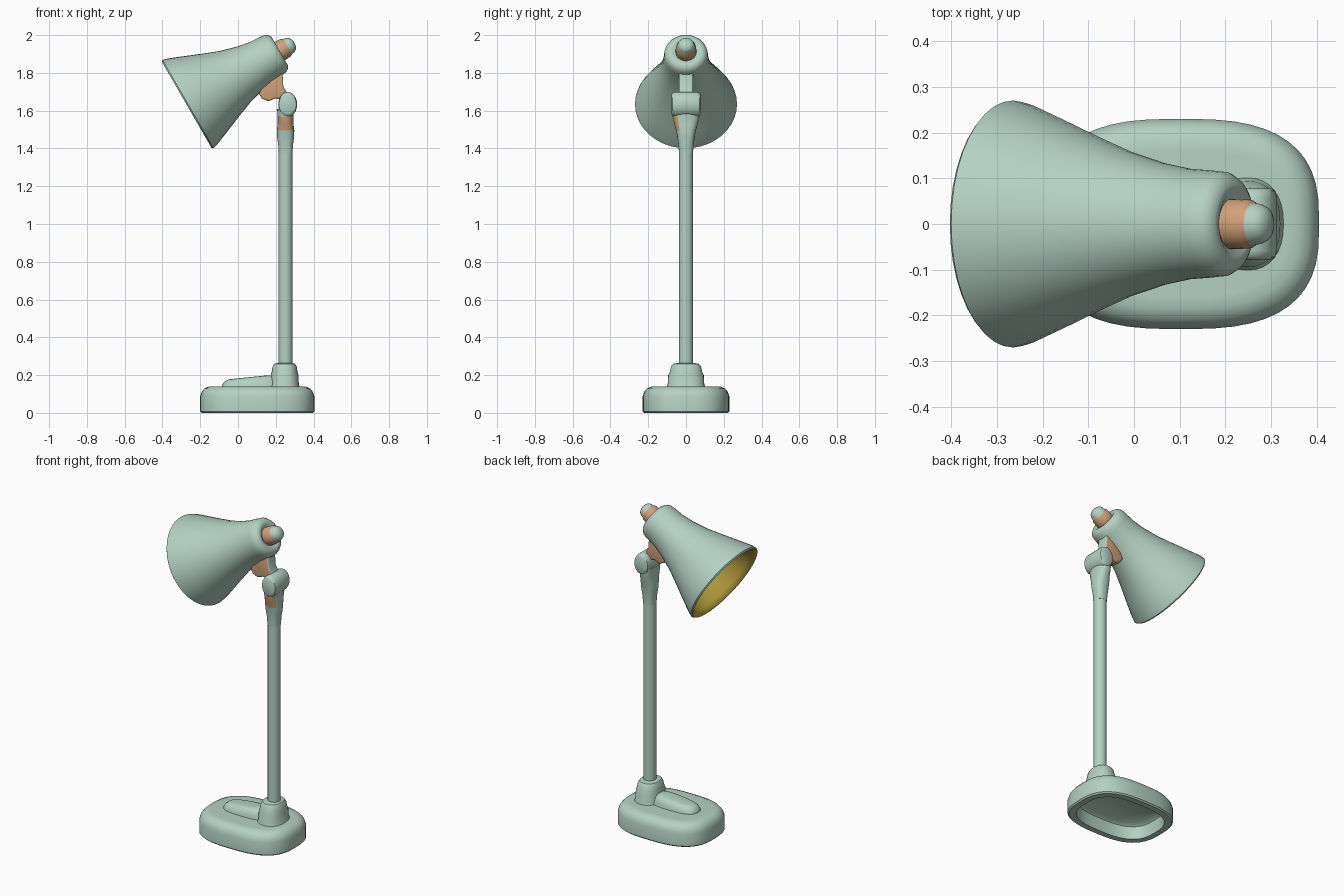
import bpy, bmesh, math
from mathutils import Matrix, Vector

if "Cube" in bpy.data.objects:
    bpy.data.objects.remove(bpy.data.objects["Cube"])


def material(name, rgb):
    m = bpy.data.materials.new(name)
    m.diffuse_color = (*rgb, 1)
    m.use_nodes = True
    m.node_tree.nodes["Principled BSDF"].inputs["Base Color"].default_value = m.diffuse_color
    return m


MINT = material("mint_green", (0.46, 0.64, 0.55))
COPPER = material("copper_orange", (0.64, 0.36, 0.19))
YELLOW = material("warm_yellow", (0.58, 0.42, 0.06))


def finish(name, bm, mats, rule=None, angle=40):
    """Make the object; rule(face) picks the material slot."""
    bmesh.ops.recalc_face_normals(bm, faces=bm.faces)
    bm.normal_update()
    if rule:
        for f in bm.faces:
            f.material_index = rule(f)
    me = bpy.data.meshes.new(name)
    bm.to_mesh(me)
    bm.free()
    for m in mats:
        me.materials.append(m)
    ob = bpy.data.objects.new(name, me)
    bpy.context.collection.objects.link(ob)
    bpy.ops.object.select_all(action='DESELECT')
    ob.select_set(True)
    bpy.context.view_layer.objects.active = ob
    bpy.ops.object.shade_smooth_by_angle(angle=math.radians(angle))
    return ob


def loft(name, rings, mats=(MINT,), matrix=Matrix(), n=2, seg=32, bands=None, rule=None):
    """Stack superellipse rings (rx, ry, z); bands = material slot for each band."""
    bm = bmesh.new()
    loops = []
    for rx, ry, z in rings:
        loop = []
        for i in range(seg):
            a = 2 * math.pi * i / seg
            c, s = math.cos(a), math.sin(a)
            p = Vector((math.copysign(abs(c) ** (2 / n), c) * rx,
                        math.copysign(abs(s) ** (2 / n), s) * ry, z))
            loop.append(bm.verts.new(matrix @ p))
        loops.append(loop)
    for k in range(len(loops) - 1):
        for i in range(seg):
            j = (i + 1) % seg
            f = bm.faces.new((loops[k][i], loops[k][j], loops[k + 1][j], loops[k + 1][i]))
            f.material_index = bands[k] if bands else 0
    for loop, k in ((loops[0], 0), (loops[-1], -1)):
        bm.faces.new(loop).material_index = bands[k] if bands else 0
    return finish(name, bm, mats, rule)


def round_rings(profile):
    return [(r, r, z) for r, z in profile]


# Base: rounded oval, hollow underneath
loft("base", [(0.303 - d, 0.23 - d, z) for d, z in (
    (0.075, 0.09), (0.055, 0.075), (0.045, 0.0), (0.008, 0.0), (0, 0.008), (0, 0.085),
    (0.008, 0.11), (0.022, 0.128), (0.045, 0.139), (0.07, 0.14))],
    matrix=Matrix.Translation((0.102, 0, 0)), n=2.8, seg=48)

# Sloping ridge on top of the base
loft("base_ridge", [(0.155, 0.075, -0.07), (0.15, 0.07, -0.035), (0.14, 0.06, -0.015),
                    (0.12, 0.045, -0.003), (0.10, 0.03, 0.0)],
     matrix=Matrix.Translation((0.06, 0, 0.189)) @ Matrix.Rotation(-0.1, 4, 'Y'), n=2.8)

# Collar and pole
loft("pole_collar", [(0.085, 0.105, 0.13), (0.075, 0.097, 0.15), (0.073, 0.094, 0.20),
                     (0.068, 0.085, 0.22), (0.064, 0.08, 0.245), (0.055, 0.068, 0.26),
                     (0.036, 0.036, 0.265)],
     matrix=Matrix.Translation((0.247, 0, 0)), n=2.3)
loft("pole", round_rings([(0.037, 0.2), (0.037, 1.42)]),
     matrix=Matrix.Translation((0.252, 0, 0)), seg=24)

# Widening neck with a copper patch on its front
loft("neck", [(0.036, 0.037, 1.37), (0.039, 0.040, 1.42), (0.045, 0.046, 1.46),
              (0.046, 0.052, 1.495), (0.042, 0.062, 1.53), (0.042, 0.072, 1.57),
              (0.045, 0.074, 1.61)], (MINT, COPPER),
     matrix=Matrix.Translation((0.252, 0, 0)), n=2.5,
     rule=lambda f: int(1.495 < f.calc_center_median().z < 1.57 and f.normal.y < -0.4))

# Hinge barrel lying along y
loft("hinge", [(0.036, 0.05, -0.078), (0.046, 0.06, -0.072), (0.05, 0.066, -0.058),
               (0.05, 0.066, 0.058), (0.046, 0.06, 0.072), (0.036, 0.05, 0.078)],
     matrix=Matrix.Translation((0.263, 0, 1.633)) @ Matrix.Rotation(math.pi / 2, 4, 'X'))

# Bracket from hinge to shade: copper with a mint back
bm = bmesh.new()
outline = [(0.112, 1.69), (0.125, 1.665), (0.16, 1.65), (0.20, 1.665), (0.255, 1.65),
           (0.264, 1.685), (0.24, 1.73), (0.235, 1.81), (0.16, 1.80)]
face = bm.faces.new([bm.verts.new((x, -0.038, z)) for x, z in outline])
ext = bmesh.ops.extrude_face_region(bm, geom=[face])
bmesh.ops.translate(bm, vec=(0, 0.076, 0),
                    verts=[v for v in ext["geom"] if isinstance(v, bmesh.types.BMVert)])
bmesh.ops.bevel(bm, geom=[e for e in bm.edges if abs(e.verts[0].co.y - e.verts[1].co.y) < 0.01],
                offset=0.01, segments=3, profile=0.5, affect='EDGES')
finish("shade_bracket", bm, (COPPER, MINT), rule=lambda f: int(f.normal.x > 0.45))

# Shade along a tilted axis: yellow inside and rim, mint outside
AXIS = Matrix.Translation((-0.27, 0, 1.632)) @ Matrix.Rotation(math.radians(60), 4, 'Y')
inner = [(0.12, 0.27), (0.15, 0.25), (0.19, 0.14), (0.235, 0.03), (0.25, 0.004)]
outer = [(0.262, -0.002), (0.270, 0.006), (0.262, 0.035), (0.232, 0.11), (0.195, 0.20),
         (0.160, 0.29), (0.134, 0.38), (0.121, 0.45), (0.117, 0.51), (0.114, 0.54),
         (0.104, 0.556), (0.088, 0.567), (0.07, 0.567), (0.058, 0.558)]
bands = [1] * len(inner) + [0] * (len(outer) - 1)
ob = loft("shade", round_rings(inner + outer), (MINT, YELLOW), AXIS, seg=40, bands=bands)

# Bulb inside the shade
loft("bulb", round_rings([(0.055, 0.28), (0.06, 0.22), (0.085, 0.17), (0.09, 0.14),
                          (0.08, 0.105), (0.055, 0.083), (0.02, 0.075)]),
     (YELLOW,), AXIS, seg=24)

# Knob on the back of the shade: copper collar, mint tip
loft("shade_knob", round_rings([(0.055, 0.54), (0.055, 0.575), (0.053, 0.605), (0.046, 0.615),
                                (0.044, 0.63), (0.036, 0.645), (0.022, 0.653), (0.008, 0.656)]),
     (COPPER, MINT), AXIS, seg=24, bands=[0, 0, 0, 1, 1, 1, 1])
